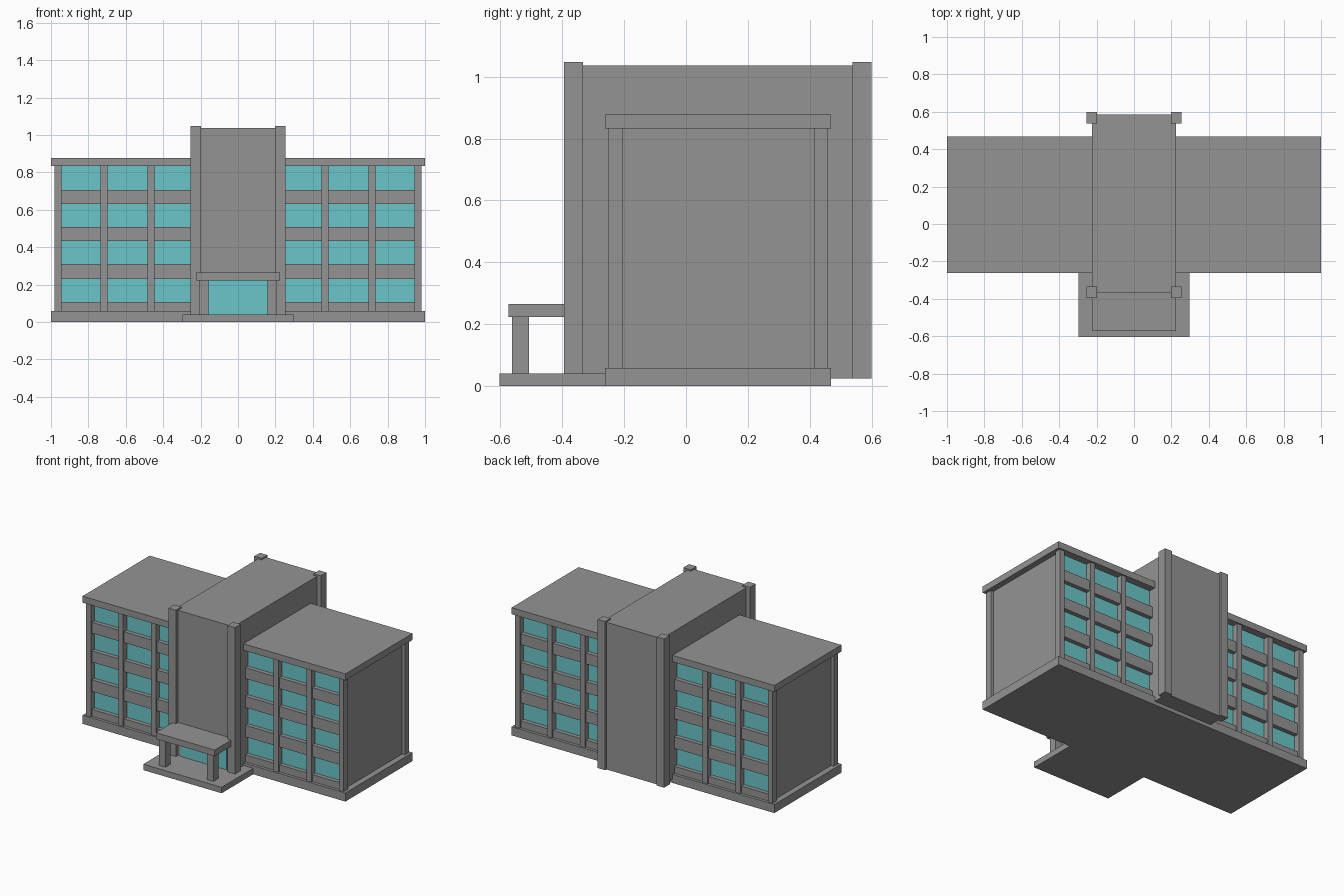
import bpy, bmesh

if "Cube" in bpy.data.objects:
    bpy.data.objects.remove(bpy.data.objects["Cube"])


def material(name, rgb):
    m = bpy.data.materials.new(name)
    m.diffuse_color = (*rgb, 1)
    m.use_nodes = True
    m.node_tree.nodes["Principled BSDF"].inputs["Base Color"].default_value = m.diffuse_color
    return m


GREY = material("concrete grey", (0.296, 0.296, 0.296))
TEAL = material("window teal", (0.147, 0.565, 0.59))


def box(name, x, y, z, mats=(GREY,)):
    """Axis-aligned box from (min, max) ranges."""
    bm = bmesh.new()
    bmesh.ops.create_cube(bm, size=1)
    for v in bm.verts:
        v.co = [r[0] if c < 0 else r[1] for c, r in zip(v.co, (x, y, z))]
    me = bpy.data.meshes.new(name)
    bm.to_mesh(me)
    bm.free()
    for m in mats:
        me.materials.append(m)
    ob = bpy.data.objects.new(name, me)
    bpy.context.collection.objects.link(ob)
    return ob


def around(c, w):
    return (c - w / 2, c + w / 2)


# Wings: base, roof slab and core whose front and back are glass
box("base", (-1, 1), (-0.261, 0.468), (0, 0.059))
box("roof", (-1, 1), (-0.261, 0.468), (0.833, 0.878))
core = box("wing_core", (-0.96, 0.96), (-0.212, 0.419), (0.03, 0.85), (GREY, TEAL))
for p in core.data.polygons:
    p.material_index = 1 if abs(p.normal.y) > 0.5 else 0

# Facade grid: pillars and floor bands, front and back
for side, y_pillar, y_band in (("front", (-0.252, -0.206), (-0.241, -0.206)),
                               ("back", (0.413, 0.458), (0.413, 0.448))):
    for sx in (-1, 1):
        for i, cx in enumerate((0.962, 0.716, 0.466)):
            box(f"{side}_pillar_{'left' if sx < 0 else 'right'}_{i + 1}",
                around(sx * cx, 0.037), y_pillar, (0.05, 0.84))
    for i, z in enumerate(((0.05, 0.107), (0.23, 0.31), (0.432, 0.509), (0.631, 0.706))):
        box(f"{side}_band_{i + 1}", (-0.965, 0.965), y_band, z)

# Central tower with four corner columns
box("tower", (-0.225, 0.225), (-0.37, 0.585), (0.025, 1.037))
for sx in (-1, 1):
    for sy in (-1, 1):
        box("tower_column", around(sx * 0.225, 0.057), around(sy * 0.569, 0.061)
            if sy > 0 else (-0.395, -0.333), (0.025, 1.047))

# Entrance: porch slab, door, posts and canopy
box("porch_slab", (-0.298, 0.298), (-0.603, -0.25), (0, 0.041))
box("entrance_glass", (-0.175, 0.175), (-0.376, -0.368), (0.041, 0.23), (TEAL,))
for sx in (-1, 1):
    box("canopy_post", around(sx * 0.182, 0.048), (-0.562, -0.508), (0.035, 0.23))
box("canopy", (-0.224, 0.224), (-0.573, -0.365), (0.223, 0.266))
